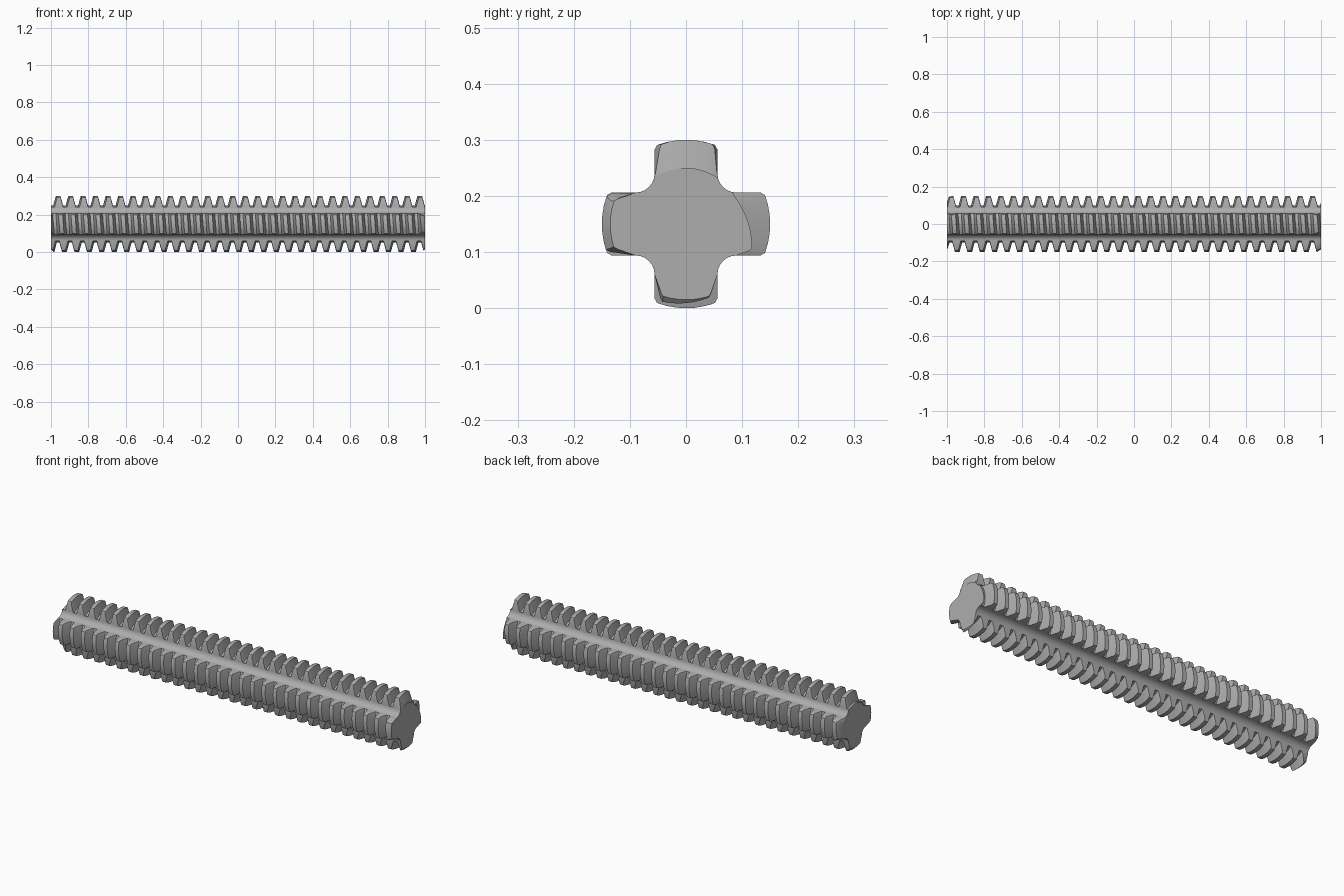
import bpy
import bmesh
import math

if "Cube" in bpy.data.objects:
    bpy.data.objects.remove(bpy.data.objects["Cube"], do_unlink=True)

PITCH = 2 / 30
START = 0.955                   # crest position on the +y arm
TIP, BASE = 0.011, 0.025        # tooth half widths at crest and root
R_OUT, R_ROOT = 0.15, 0.10
HALF, FILLET = 0.056, 0.034
ARC = HALF + FILLET             # fillet centre offset


def crest(theta):
    return START + PITCH * theta / math.tau


def thread_radius(x, theta):
    d = (x - crest(theta)) / PITCH
    d = abs(d - round(d)) * PITCH
    t = min(max((BASE - d) / (BASE - TIP), 0), 1)
    r = R_ROOT + (R_OUT - R_ROOT) * t
    return min(r, 0.135 + (1 - abs(x)))    # chamfered rod ends


def place(x, v, u, phi):
    c, s = math.cos(phi), math.sin(phi)
    return (x, u * c - v * s, 0.15 + u * s + v * c)


def arm_column(w, phi):
    """Threaded outer face of an arm, at fraction w of its half width."""
    theta = phi + math.atan2(w * HALF, 0.14)

    def point(x):
        r = thread_radius(x, theta)
        tooth = (r - R_ROOT) / (R_OUT - R_ROOT)
        taper = min(max((abs(x) - 0.97) / 0.03, 0), 1)
        v = w * HALF * (1 - 0.3 * taper * tooth)
        if abs(w) == 1:
            r -= 0.006 * tooth
        return place(x, v, math.sqrt(r * r - v * v), phi)
    return theta, point


def plain_column(v, u, phi):
    """Straight line along the rod, in the hollow between arms."""
    theta = phi + math.atan2(v, u)
    return theta, lambda x: place(x, v, u, phi)


# Cross-shaped section: four threaded arms joined by fillets
columns = []
for arm in range(4):
    phi = arm * math.pi / 2
    columns.append(plain_column(-HALF, ARC, phi))
    for w in (-1, -0.92, -0.6, -0.3, 0, 0.3, 0.6, 0.92, 1):
        columns.append(arm_column(w, phi))
    for i in range(6):
        t = i * math.pi / 12
        columns.append(plain_column(ARC - FILLET * math.cos(t),
                                    ARC - FILLET * math.sin(t), phi))

# Stations follow the helix and stop at the rod ends
bm = bmesh.new()
rings = []
for k in range(-33, 4):
    for offset in (-BASE, -TIP, TIP, BASE):
        ring = []
        for theta, point in columns:
            x = crest(theta) + k * PITCH + offset
            ring.append(bm.verts.new(point(min(max(x, -1), 1))))
        rings.append(ring)
n = len(columns)
for a, b in zip(rings, rings[1:]):
    for i in range(n):
        j = (i + 1) % n
        bm.faces.new((a[i], a[j], b[j], b[i]))
bm.faces.new(rings[0])
bm.faces.new(rings[-1])
bmesh.ops.remove_doubles(bm, verts=bm.verts[:], dist=0.00002)
bmesh.ops.dissolve_degenerate(bm, edges=bm.edges[:], dist=0.00002)
bmesh.ops.recalc_face_normals(bm, faces=bm.faces[:])

mesh = bpy.data.meshes.new("threaded_cross_rod")
bm.to_mesh(mesh)
bm.free()
rod = bpy.data.objects.new("threaded_cross_rod", mesh)
bpy.context.collection.objects.link(rod)

# Plain grey plastic
grey = bpy.data.materials.new("light_grey")
grey.use_nodes = True
colour = (0.42, 0.42, 0.42, 1)
grey.diffuse_color = colour
grey.node_tree.nodes["Principled BSDF"].inputs["Base Color"].default_value = colour
mesh.materials.append(grey)

bpy.ops.object.select_all(action="DESELECT")
rod.select_set(True)
bpy.context.view_layer.objects.active = rod
bpy.ops.object.shade_smooth_by_angle(angle=math.radians(30))
